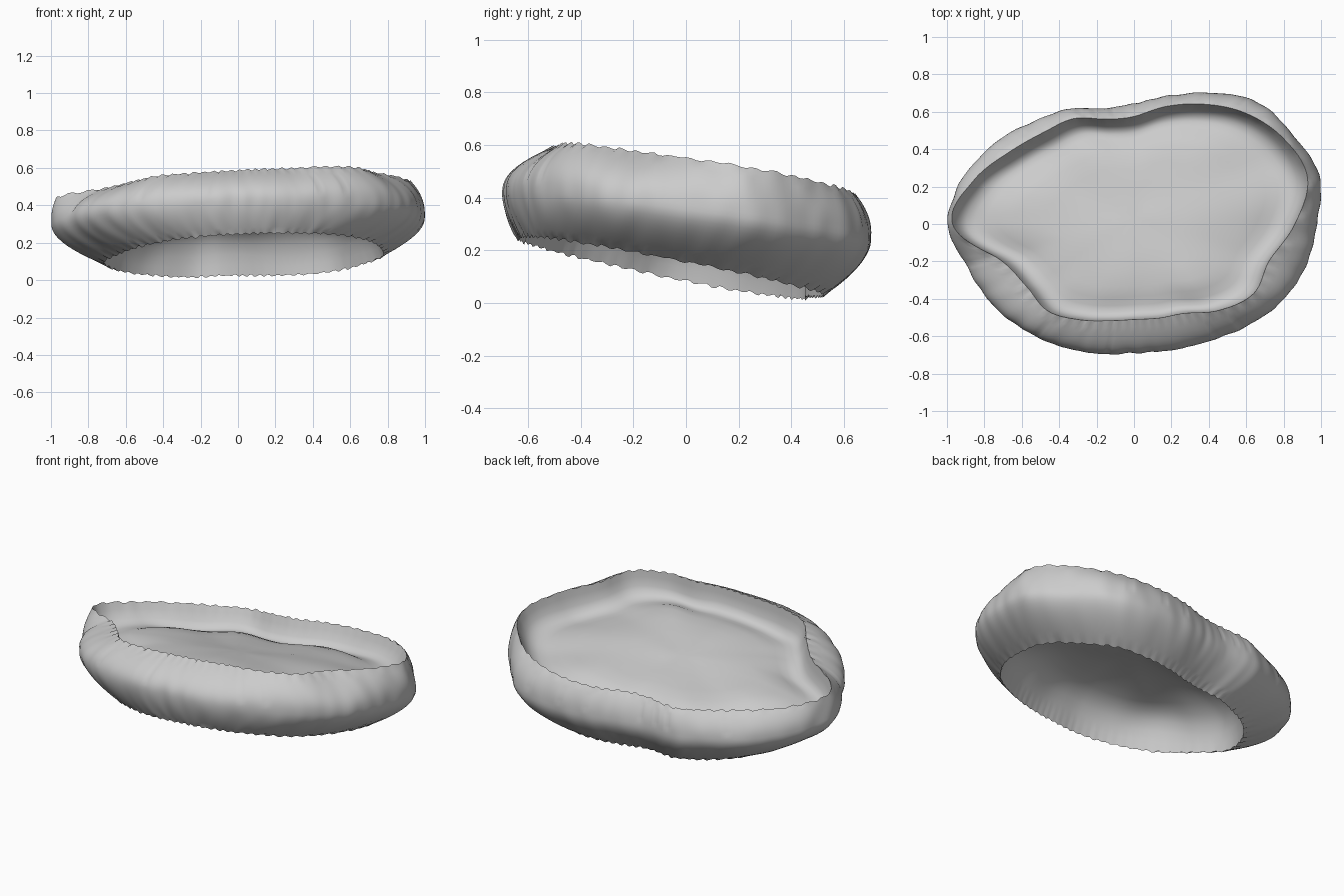
import bpy
import math
import random
from mathutils import Vector, noise

random.seed(4)
if "Cube" in bpy.data.objects:
    bpy.data.objects.remove(bpy.data.objects["Cube"], do_unlink=True)

SEGMENTS = 288

# Radii every 15 degrees, counter-clockwise from +x
WIDEST = [.98, 1.02, .97, .925, .81, .71, .645, .64, .71, .77, .86, .945,
          .995, .92, .87, .81, .76, .72, .69, .70, .735, .80, .88, .94]
RIM = [.86, .96, .92, .84, .74, .65, .575, .58, .65, .69, .77, .89,
       .97, .74, .665, .655, .59, .535, .51, .52, .55, .65, .74, .75]


def radius(table, turn):
    """Smooth periodic interpolation of a radius table."""
    n = len(table)
    i = int(turn * n)
    t = turn * n - i
    a, b, c, d = (table[(i + k) % n] for k in (-1, 0, 1, 2))
    return b + .5 * t * (c - a + t * (2 * a - 5 * b + 4 * c - d + t * (3 * (b - c) + d - a)))


def polar(table, turn):
    a = turn * math.tau
    return Vector((math.cos(a), math.sin(a))) * radius(table, turn)


def on_plane(p, height, slope_x, slope_y):
    return Vector((p.x, p.y, height + slope_x * p.x + slope_y * p.y))


def top_plane(p):
    return on_plane(p, .50, .06, -.17)


def foot_plane(p):
    return on_plane(p, .118, .05, -.20)


def foot_outline(turn):
    p = polar(WIDEST, turn)
    return Vector((p.x * .75 + .03, p.y * .83 - .06))


def bulge(edge, middle, s, roundness):
    """Point from an edge (s=0) to the widest line (s=1), rounded outward."""
    p = edge.lerp(middle, 1 - (1 - s) ** roundness)
    p.z = edge.z + (middle.z - edge.z) * s
    return p


def make_object(name, rings, material, capped):
    verts = [p for ring in rings for p in ring]
    n = SEGMENTS
    faces = [(r * n + i, r * n + (i + 1) % n, (r + 1) * n + (i + 1) % n, (r + 1) * n + i)
             for r in range(len(rings) - 1) for i in range(n)]
    if capped:
        verts.append(sum(rings[-1], Vector()) / n)
        last = (len(rings) - 1) * n
        faces += [(last + i, last + (i + 1) % n, len(verts) - 1) for i in range(n)]
    mesh = bpy.data.meshes.new(name)
    mesh.from_pydata(verts, [], faces)
    mesh.materials.append(material)
    obj = bpy.data.objects.new(name, mesh)
    bpy.context.collection.objects.link(obj)
    bpy.ops.object.select_all(action='DESELECT')
    obj.select_set(True)
    bpy.context.view_layer.objects.active = obj
    bpy.ops.object.shade_smooth_by_angle(angle=math.radians(50))
    return obj


grey = bpy.data.materials.new("plain_grey")
grey.use_nodes = True
grey.diffuse_color = (.6, .6, .6, 1)
grey.node_tree.nodes["Principled BSDF"].inputs["Base Color"].default_value = (.6, .6, .6, 1)

# Wrinkles, thin creases and ragged edges around the wall
turns = [i / SEGMENTS for i in range(SEGMENTS)]
teeth = [.005 * math.sin(i * math.tau / 4 + .8) + random.uniform(-.003, .003) for i in range(SEGMENTS)]
creases = set(random.sample(range(SEGMENTS), 12))


def wrinkle(i, s):
    a = turns[i] * math.tau
    ripple = .009 * noise.noise(Vector((11 * math.cos(a), 11 * math.sin(a), s)))
    return 1 + ripple - (.007 if i in creases and .1 < s < .8 else 0)


def wall_point(i, s):
    """s runs from the top edge (0) over the widest line (1) to the foot (2)."""
    t = turns[i]
    middle = on_plane(polar(WIDEST, t), .325, .03, -.14)
    if s < 1:
        p = bulge(top_plane(polar(RIM, t)), middle, s, 2.4)
    else:
        p = bulge(foot_plane(foot_outline(t)), middle, 2 - s, 1.8)
    k = wrinkle(i, s) if 0 < s < 2 else 1
    return Vector((p.x * k, p.y * k, p.z + (teeth[i] if s in (0, 2) else 0)))


# Bulging outer wall
STEPS = 20
wall = [[wall_point(i, 2 * j / STEPS) for i in range(SEGMENTS)] for j in range(STEPS + 1)]
make_object("outer_wall", wall[::-1], grey, False)


def dish(outline, plane, axis, hub, profile):
    """Rings running inward from an outline; profile holds (scale, depth) pairs."""
    rings = []
    for scale, depth in profile:
        ring = []
        for i, turn in enumerate(turns):
            q = plane(hub + (outline(turn) - hub) * scale) + axis * depth
            q.z += teeth[i] if depth == 0 else .025 * noise.noise(q * 3.5) * min(1, depth * 10)
            ring.append(q)
        rings.append(ring)
    return rings


# Shallow top floor with a soft groove inside the rim
TOP_PROFILE = [(1, 0), (.985, .04), (.96, .09), (.925, .12), (.88, .13), (.82, .125),
               (.75, .105), (.65, .09), (.5, .08), (.3, .08), (.12, .08)]
make_object("top_floor", dish(lambda t: polar(RIM, t), top_plane, Vector((.06, -.17, -1)),
                              Vector((0, .05)), TOP_PROFILE), grey, True)

# Deep hollow underneath
HOLLOW_PROFILE = [(1, 0), (.985, .05), (.96, .10), (.92, .15), (.85, .195), (.75, .225),
                  (.6, .25), (.4, .265), (.2, .27), (.08, .27)]
make_object("underside_hollow", dish(foot_outline, foot_plane, Vector((-.05, .2, 1)),
                                     Vector((.03, -.06)), HOLLOW_PROFILE)[:], grey, True)
